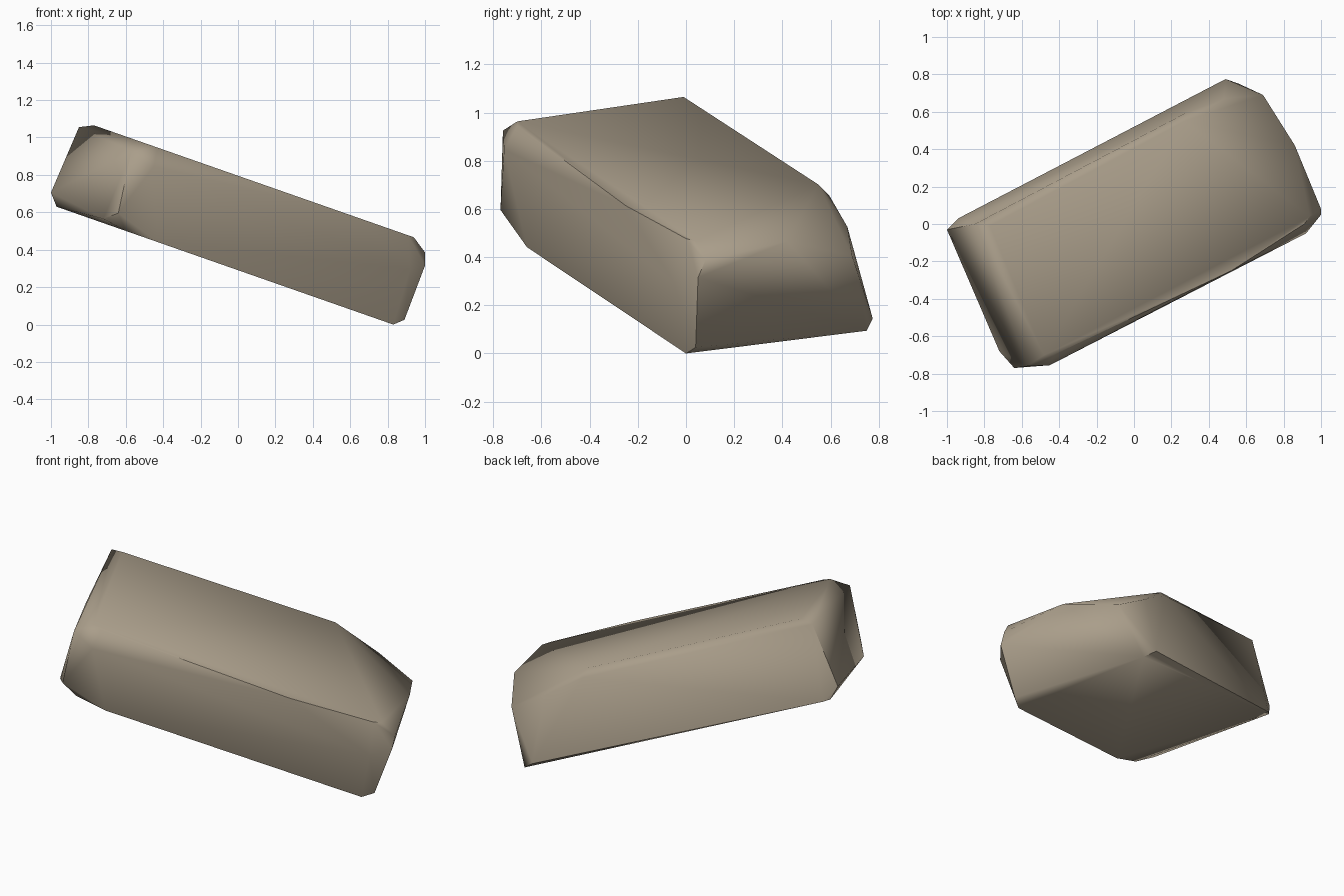
import bpy, bmesh

if "Cube" in bpy.data.objects:
    bpy.data.objects.remove(bpy.data.objects["Cube"])

# Tilted slab: upper and lower faces are parallel planes sloping down towards +x
def top(x, y):
    return (x, y, 0.80 - 0.35 * x)

def bottom(x, y):
    return (x, y, 0.295 - 0.35 * x)

# Corners of the upper and lower faces, in plan
upper = [top(*p) for p in [(-0.77, -0.01), (-0.48, -0.70), (-0.43, -0.70),
                           (0.52, -0.25), (0.91, 0.0), (0.94, 0.04), (0.27, 0.55)]]
lower = [bottom(*p) for p in [(-0.97, 0.0), (-0.94, 0.03), (-0.60, -0.70),
                              (-0.43, -0.66), (0.83, 0.0), (0.56, 0.75)]]

# Chipped corners between the two faces
chips = [
    (-0.85, 0.0, 1.06), (-1.0, -0.03, 0.71),                            # left tip
    (-0.72, -0.68, 0.57), (-0.64, -0.77, 0.60), (-0.57, -0.76, 0.93),   # front left
    (-0.45, -0.755, 0.85),
    (0.92, -0.05, 0.30), (0.89, 0.04, 0.03), (1.0, 0.05, 0.32),         # right tip
    (1.0, 0.08, 0.39), (0.86, 0.42, 0.47),
    (0.69, 0.69, 0.41), (0.48, 0.67, 0.53), (0.28, 0.595, 0.66),        # back right
    (0.49, 0.775, 0.15),
]

# Stone: convex hull of the chipped slab
bm = bmesh.new()
for co in upper + lower + chips:
    bm.verts.new(co)
hull = bmesh.ops.convex_hull(bm, input=bm.verts)
loose = {g for g in hull["geom_interior"] + hull["geom_unused"]
         if isinstance(g, bmesh.types.BMVert) and g.is_valid}
bmesh.ops.delete(bm, geom=list(loose), context='VERTS')
bmesh.ops.dissolve_limit(bm, angle_limit=0.03, verts=bm.verts, edges=bm.edges)
zmin = min(v.co.z for v in bm.verts)
for v in bm.verts:
    v.co.z -= zmin
bmesh.ops.recalc_face_normals(bm, faces=bm.faces)

mesh = bpy.data.meshes.new("stone_slab")
bm.to_mesh(mesh)
bm.free()
stone = bpy.data.objects.new("stone_slab", mesh)
bpy.context.collection.objects.link(stone)

mat = bpy.data.materials.new("warm grey stone")
mat.diffuse_color = (0.40, 0.34, 0.255, 1)
mat.use_nodes = True
mat.node_tree.nodes["Principled BSDF"].inputs["Base Color"].default_value = mat.diffuse_color
mesh.materials.append(mat)

# Soft shading with the strong edges kept
bpy.context.view_layer.objects.active = stone
stone.select_set(True)
bpy.ops.object.shade_smooth_by_angle(angle=0.9)
